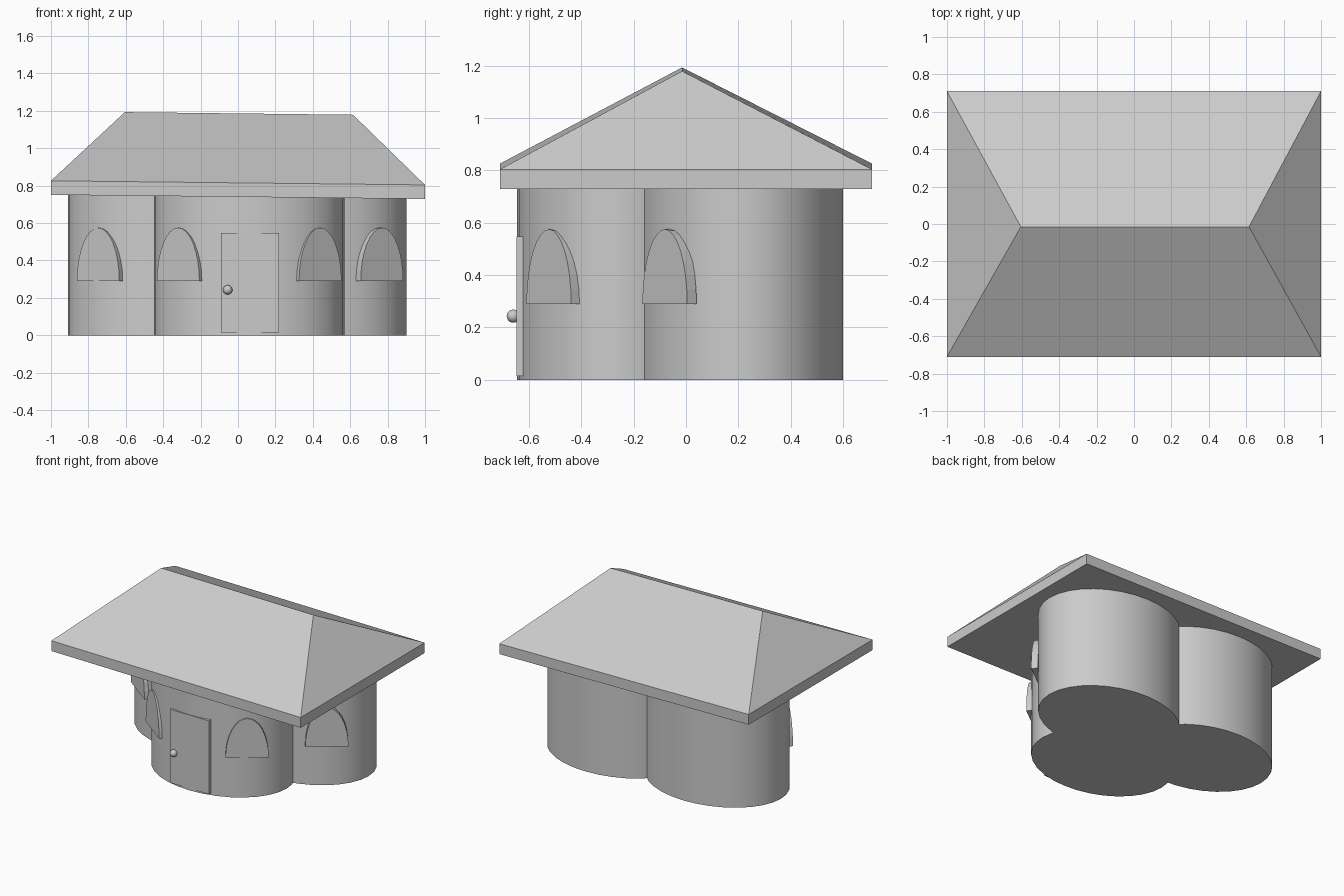
import bpy, bmesh, math
from mathutils import Matrix

if "Cube" in bpy.data.objects:
    bpy.data.objects.remove(bpy.data.objects["Cube"])

RX, RY = 0.51, 0.39          # radii of each oval room
ROOMS = {"front": (0.06, -0.255), "left": (-0.40, 0.21), "right": (0.39, 0.21)}


def finish(name, bm):
    bmesh.ops.recalc_face_normals(bm, faces=bm.faces)
    mesh = bpy.data.meshes.new(name)
    bm.to_mesh(mesh)
    bm.free()
    ob = bpy.data.objects.new(name, mesh)
    bpy.context.collection.objects.link(ob)
    return ob


def smooth(ob):
    bpy.ops.object.select_all(action='DESELECT')
    ob.select_set(True)
    bpy.context.view_layer.objects.active = ob
    bpy.ops.object.shade_smooth_by_angle(angle=math.radians(35))


def panel(name, profile, depth, loc, angle):
    """Flat panel from an x/z outline; its front face sits at loc, turned about z."""
    bm = bmesh.new()
    front = [bm.verts.new((x, 0, z)) for x, z in profile]
    face = bm.faces.new(front)
    new = bmesh.ops.extrude_face_region(bm, geom=[face])["geom"]
    bmesh.ops.translate(bm, vec=(0, depth, 0),
                        verts=[g for g in new if isinstance(g, bmesh.types.BMVert)])
    bm.transform(Matrix.Translation(loc) @ Matrix.Rotation(angle, 4, 'Z'))
    return finish(name, bm)


# Oval walls
for side, (x, y) in ROOMS.items():
    bm = bmesh.new()
    bmesh.ops.create_cone(bm, cap_ends=True, segments=32, radius1=1, radius2=1, depth=1,
                          matrix=Matrix.Translation((x, y, 0.375)) @ Matrix.Diagonal((RX, RY, 0.75, 1)))
    smooth(finish(side + "_wall", bm))

# Hipped roof, slightly lower on the right
bm = bmesh.new()
corners = [(-1, -0.71), (1, -0.71), (1, 0.71), (-1, 0.71)]
low = [bm.verts.new((x, y, 0.74 - 0.011 * x)) for x, y in corners]
top = [bm.verts.new((x, y, 0.815 - 0.011 * x)) for x, y in corners]
ridge_l = bm.verts.new((-0.605, -0.015, 1.193))
ridge_r = bm.verts.new((0.615, -0.015, 1.179))
bm.faces.new(low)
for i in range(4):
    j = (i + 1) % 4
    bm.faces.new((low[i], low[j], top[j], top[i]))
bm.faces.new((top[0], top[1], ridge_r, ridge_l))
bm.faces.new((top[1], top[2], ridge_r))
bm.faces.new((top[2], top[3], ridge_l, ridge_r))
bm.faces.new((top[3], top[0], ridge_l))
finish("roof", bm)

# Arched windows, tangent to the walls
arch = [(0.142 * math.cos(math.pi * i / 16), 0.285 * math.sin(math.pi * i / 16)) for i in range(17)]
turn = math.radians(37)
for name, x, y, s in (("front_left_window", -0.317, -0.521, -1),
                      ("front_right_window", 0.437, -0.521, 1),
                      ("left_window", -0.745, -0.078, -1),
                      ("right_window", 0.767, -0.078, 1)):
    panel(name, arch, 0.045, (x + 0.003 * s, y - 0.003, 0.29), turn * s)

# Door and knob
panel("door", [(-0.155, 0.015), (0.155, 0.015), (0.155, 0.547), (-0.155, 0.547)],
      0.04, (0.065, -0.648, 0), 0)
bm = bmesh.new()
bmesh.ops.create_uvsphere(bm, u_segments=20, v_segments=12, radius=0.025,
                          matrix=Matrix.Translation((-0.055, -0.66, 0.243)))
smooth(finish("door_knob", bm))
